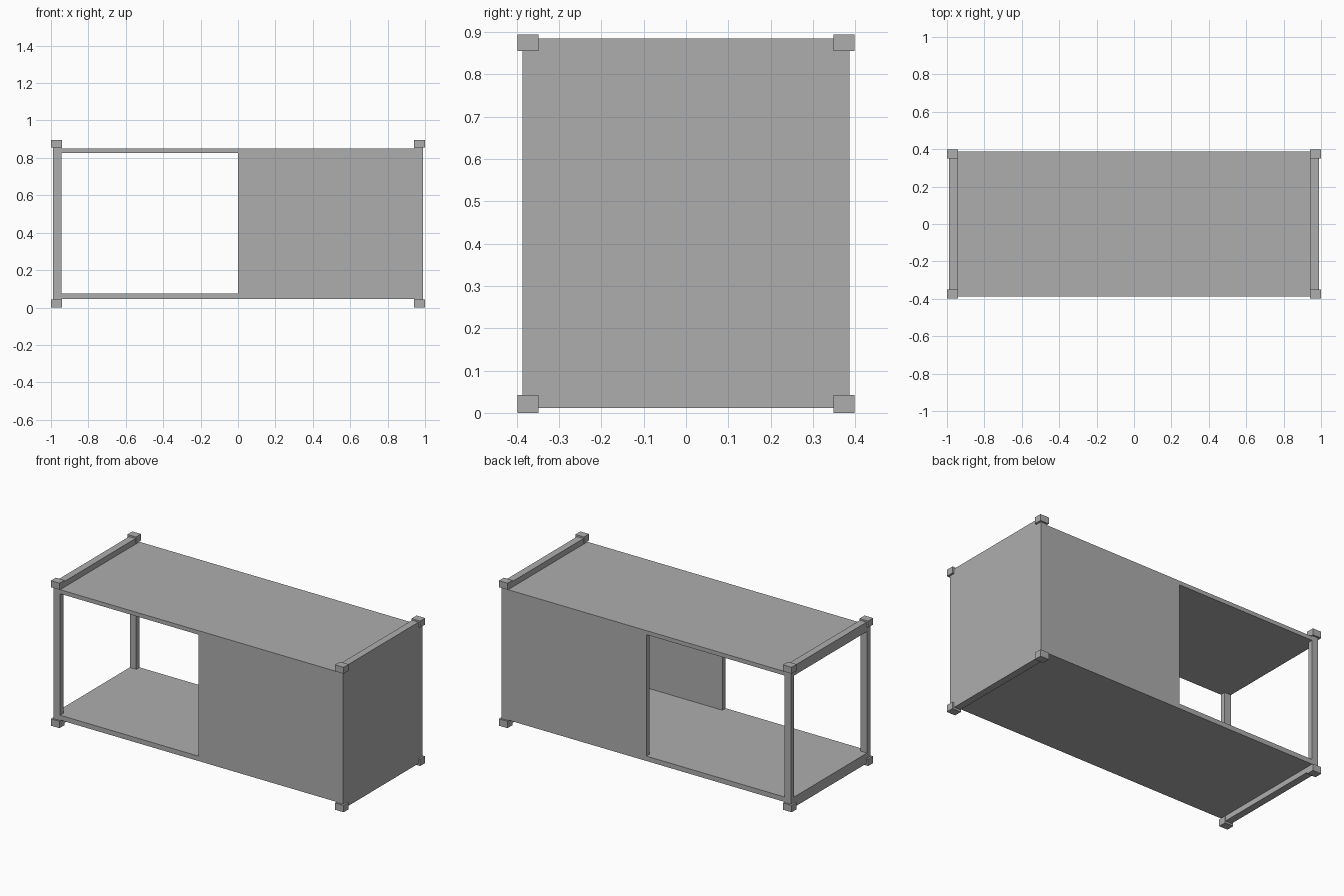
import bpy
import bmesh
from mathutils import Vector

cube = bpy.data.objects.get("Cube")
if cube:
    bpy.data.objects.remove(cube, do_unlink=True)

grey = bpy.data.materials.new("plain grey")
grey.use_nodes = True
colour = (0.42, 0.42, 0.42, 1)
grey.diffuse_color = colour
grey.node_tree.nodes["Principled BSDF"].inputs["Base Color"].default_value = colour


def box(name, x, y, z):
    """Box spanning the given (low, high) ranges."""
    low, high = Vector((x[0], y[0], z[0])), Vector((x[1], y[1], z[1]))
    centre, size = (low + high) / 2, high - low
    bm = bmesh.new()
    bmesh.ops.create_cube(bm, size=1)
    bmesh.ops.scale(bm, vec=size, verts=bm.verts)
    mesh = bpy.data.meshes.new(name)
    bm.to_mesh(mesh)
    bm.free()
    mesh.materials.append(grey)
    obj = bpy.data.objects.new(name, mesh)
    obj.location = centre
    bpy.context.collection.objects.link(obj)


def span(side, inner, outer):
    """Range on one side of the centre line."""
    return tuple(sorted((side * inner, side * outer)))


HEIGHT = 0.895
WIDTH = (-0.387, 0.387)
END_IN, END_OUT = 0.944, 0.988
OPENING = (0.075, 0.825)

# Floor and roof slabs
box("floor", (-END_IN, END_IN), WIDTH, (0.045, OPENING[0]))
box("roof", (-END_IN, END_IN), WIDTH, (OPENING[1], 0.85))

# Closed end, and raised rails across the open end
open_end = span(-1, END_IN, END_OUT)
box("end_wall", span(1, END_IN, END_OUT), WIDTH, (0.012, 0.885))
box("bottom_end_rail", open_end, WIDTH, (0.012, OPENING[0]))
box("top_end_rail", open_end, WIDTH, (OPENING[1], 0.885))

# Posts, half-length side walls and corner fittings, mirrored front to back
for side, where in ((-1, "front"), (1, "back")):
    depth = span(side, 0.355, 0.387)
    box(where + "_post", open_end, depth, OPENING)
    box(where + "_side_wall", (0, END_IN), depth, OPENING)
    for end, hand in ((-1, "right"), (1, "left")):
        for level, z in (("bottom", (0, 0.042)), ("top", (HEIGHT - 0.04, HEIGHT))):
            box(f"{level}_{where}_{hand}_corner_fitting",
                span(end, 0.941, 1), span(side, 0.349, 0.398), z)
